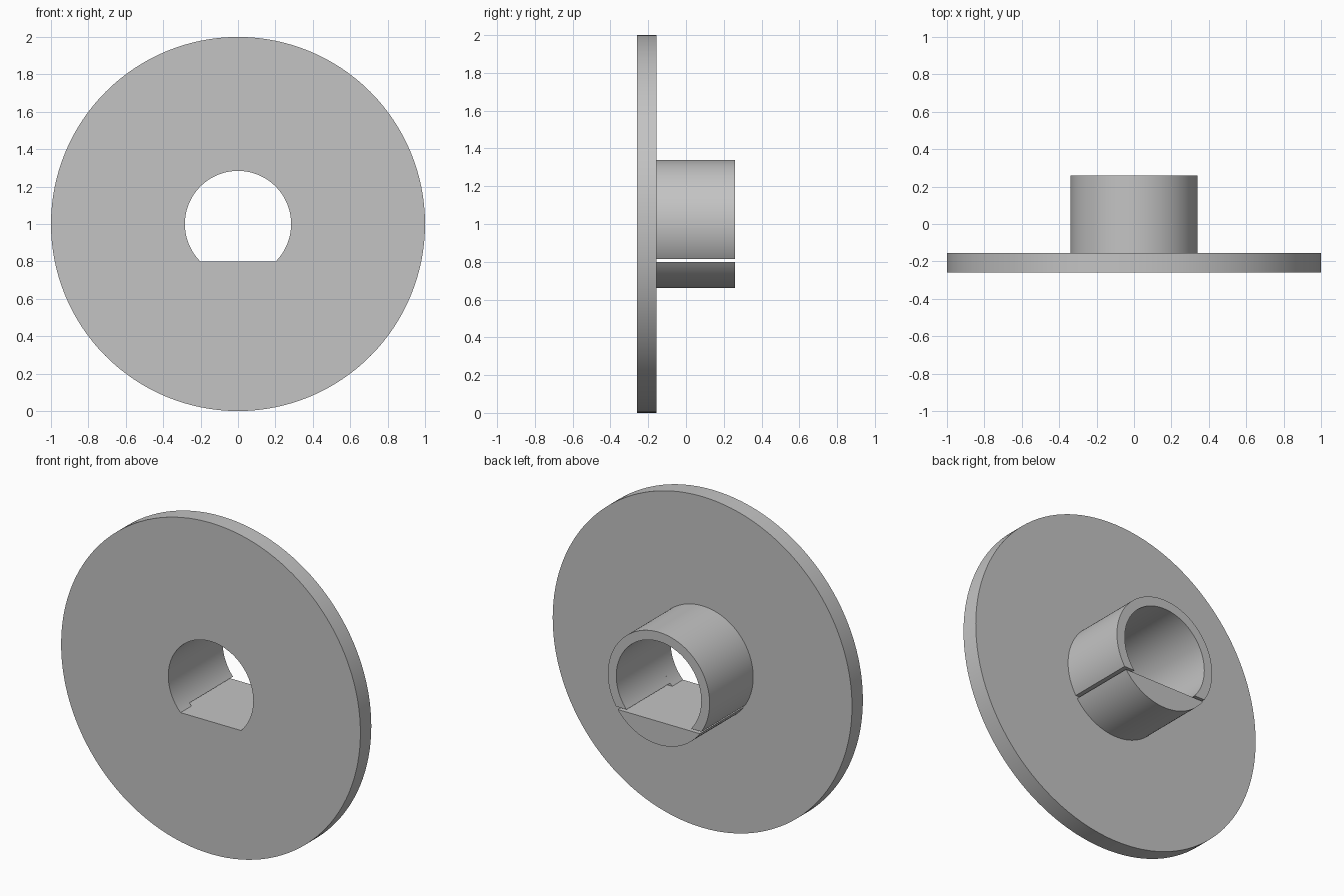
import bpy
import bmesh
from math import sin, cos, pi, asin, radians

cube = bpy.data.objects.get("Cube")
if cube:
    bpy.data.objects.remove(cube, do_unlink=True)

CENTRE_Z = 1.0
DISC_R, HUB_R, BORE_R = 1.0, 0.34, 0.284
FRONT_Y, STEP_Y, BACK_Y = -0.26, -0.156, 0.26
FLAT = -0.2            # height of the bore flat, relative to the centre
SLOT_TOP = -0.185      # upper side of the thin slot
STEPS = 96

grey = bpy.data.materials.new("plain grey")
grey.use_nodes = True
grey.diffuse_color = (0.55, 0.55, 0.55, 1)
grey.node_tree.nodes["Principled BSDF"].inputs["Base Color"].default_value = (0.55, 0.55, 0.55, 1)


def arc(radius, start, end, steps):
    angles = [start + (end - start) * i / steps for i in range(steps + 1)]
    return [(radius * cos(a), radius * sin(a)) for a in angles]


def strip(outer, inner):
    """Quads between two matching outlines."""
    return [(outer[i], outer[i + 1], inner[i + 1], inner[i]) for i in range(len(outer) - 1)]


def extrude_profile(name, polygons, y0, y1):
    """Solid from flat x-z polygons, pushed from y0 to y1."""
    bm = bmesh.new()
    for poly in polygons:
        bm.faces.new([bm.verts.new((x, y0, z + CENTRE_Z)) for x, z in poly])
    bmesh.ops.remove_doubles(bm, verts=bm.verts[:], dist=0.00001)
    result = bmesh.ops.extrude_face_region(bm, geom=bm.faces[:], use_keep_orig=True)
    moved = [g for g in result["geom"] if isinstance(g, bmesh.types.BMVert)]
    bmesh.ops.translate(bm, verts=moved, vec=(0, y1 - y0, 0))
    bmesh.ops.recalc_face_normals(bm, faces=bm.faces[:])
    mesh = bpy.data.meshes.new(name)
    bm.to_mesh(mesh)
    bm.free()
    mesh.materials.append(grey)
    obj = bpy.data.objects.new(name, mesh)
    bpy.context.collection.objects.link(obj)
    bpy.ops.object.select_all(action="DESELECT")
    obj.select_set(True)
    bpy.context.view_layer.objects.active = obj
    bpy.ops.object.shade_smooth_by_angle(angle=radians(30))
    return obj


# Flange disc with a D-shaped bore
corner = asin(FLAT / BORE_R)
round_part = arc(1, corner, pi - corner, STEPS)
flat_part = arc(1, pi - corner, 2 * pi + corner, STEPS // 3)
rim = [(x * DISC_R, z * DISC_R) for x, z in round_part + flat_part[1:]]
bore = [(x * BORE_R, z * BORE_R) for x, z in round_part]
bore += [(x * FLAT / z, FLAT) for x, z in flat_part[1:]]
extrude_profile("flange_disc", strip(rim, bore), FRONT_Y, STEP_Y)

# Upper hub: open ring ending at the slot
a_out, a_in = asin(SLOT_TOP / HUB_R), asin(SLOT_TOP / BORE_R)
hub_ring = strip(arc(HUB_R, a_out, pi - a_out, STEPS), arc(BORE_R, a_in, pi - a_in, STEPS))
extrude_profile("hub_ring", hub_ring, STEP_Y, BACK_Y)

# Lower hub: solid segment under the flat
a_flat = asin(FLAT / HUB_R)
segment = arc(HUB_R, pi - a_flat, 2 * pi + a_flat, STEPS // 3)
extrude_profile("hub_key_segment", [segment], STEP_Y, BACK_Y)
